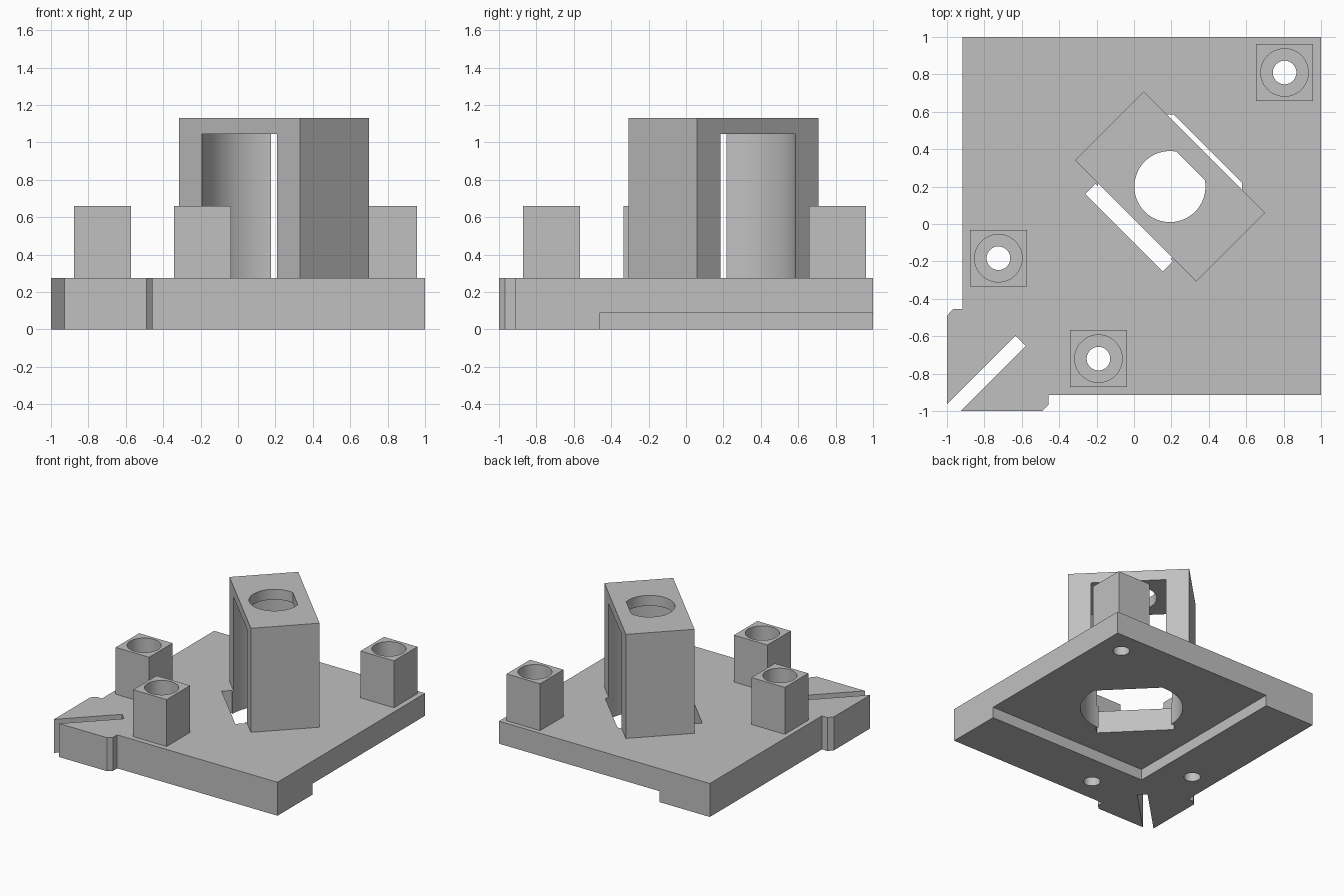
import bpy, bmesh
from math import sin, cos, acos, pi, radians
from mathutils import Matrix, Vector

if "Cube" in bpy.data.objects:
    bpy.data.objects.remove(bpy.data.objects["Cube"], do_unlink=True)

grey = bpy.data.materials.new("plain grey")
grey.use_nodes = True
tone = (0.53, 0.53, 0.53, 1)
grey.diffuse_color = tone
grey.node_tree.nodes["Principled BSDF"].inputs["Base Color"].default_value = tone

TOP = 0.275           # plate top
CENTRE = (0.192, 0.2)  # tower axis


def prism(name, points, z0, z1, centre=(0, 0), angle=0):
    """Extrude a flat outline from z0 to z1, turned about its centre."""
    bm = bmesh.new()
    place = Matrix.Translation((*centre, 0)) @ Matrix.Rotation(radians(angle), 4, "Z")
    face = bm.faces.new([bm.verts.new(place @ Vector((x, y, z0))) for x, y in points])
    up = bmesh.ops.extrude_face_region(bm, geom=[face])["geom"]
    bmesh.ops.translate(bm, vec=(0, 0, z1 - z0),
                        verts=[v for v in up if isinstance(v, bmesh.types.BMVert)])
    bmesh.ops.recalc_face_normals(bm, faces=bm.faces)
    mesh = bpy.data.meshes.new(name)
    bm.to_mesh(mesh)
    bm.free()
    mesh.materials.append(grey)
    ob = bpy.data.objects.new(name, mesh)
    bpy.context.collection.objects.link(ob)
    return ob


def rect(x0, x1, y0, y1):
    return [(x0, y0), (x1, y0), (x1, y1), (x0, y1)]


def round_profile(r, flat_pos=None, flat_neg=None, steps=40):
    """Circle, optionally with flats on its +x and -x sides."""
    a = acos(flat_pos / r) if flat_pos else 0
    b = pi - acos(flat_neg / r) if flat_neg else pi
    arc = [a + (b - a) * i / steps for i in range(steps + 1)]
    back = [-t for t in reversed(arc)]
    if not flat_neg:
        back = back[1:]
    if not flat_pos:
        back = back[:-1]
    return [(r * cos(t), r * sin(t)) for t in arc + back]


def cut(ob, *cutters):
    """Subtract each cutter, then discard it."""
    bpy.ops.object.select_all(action="DESELECT")
    bpy.context.view_layer.objects.active = ob
    ob.select_set(True)
    for c in cutters:
        c.hide_render = True
        mod = ob.modifiers.new("cut", "BOOLEAN")
        mod.operation, mod.solver, mod.object = "DIFFERENCE", "EXACT", c
        bpy.ops.object.modifier_apply(modifier=mod.name)
        bpy.data.objects.remove(c, do_unlink=True)
    bpy.ops.object.shade_smooth_by_angle(angle=radians(30))


posts = {"back_left_post": (0.805, 0.81),
         "right_post": (-0.725, -0.183),
         "front_post": (-0.19, -0.72)}

# Base plate with its chamfered corner tab
plate = prism("base_plate", [
    (1, 1), (-0.917, 1), (-0.917, -0.455), (-0.967, -0.455), (-1, -0.49),
    (-1, -1), (-0.49, -1), (-0.457, -0.967), (-0.457, -0.915), (1, -0.915)], 0, TOP)
cut(plate,
    # stepped underside
    prism("step_cutter", rect(-0.46, 1.5, -0.46, 1.5), -0.5, 0.09),
    # diagonal slit in the tab
    prism("slit_cutter", rect(-1, 0, -0.039, 0.039), -0.5, 1, (-0.607, -0.625), 45),
    # central opening and the narrow slot beside it
    prism("bore_cutter", round_profile(0.385, 0.288, 0.286), -0.5, 1, CENTRE, 45),
    prism("slot_cutter", rect(-0.348, -0.27, -0.293, 0.293), -0.5, 1, CENTRE, 45),
    *[prism("hole_cutter", round_profile(0.063), -0.5, 1, p) for p in posts.values()])

# Tower: block hollowed by a wide bore that breaks through both long sides
tower = prism("tower", rect(-0.26, 0.26, -0.459, 0.459), TOP, 1.13, CENTRE, 45)
cut(tower,
    prism("cavity_cutter", round_profile(0.385), 0, 1.045, CENTRE, 45),
    prism("shaft_cutter", round_profile(0.19, 0.157), 0.9, 1.5, CENTRE, 45))

# Square screw posts with a counterbore down to the plate
h = 0.152
for name, p in posts.items():
    post = prism(name, rect(-h, h, -h, h), TOP, 0.66, p)
    cut(post, prism("counterbore_cutter", round_profile(0.127), 0, 1, p))
